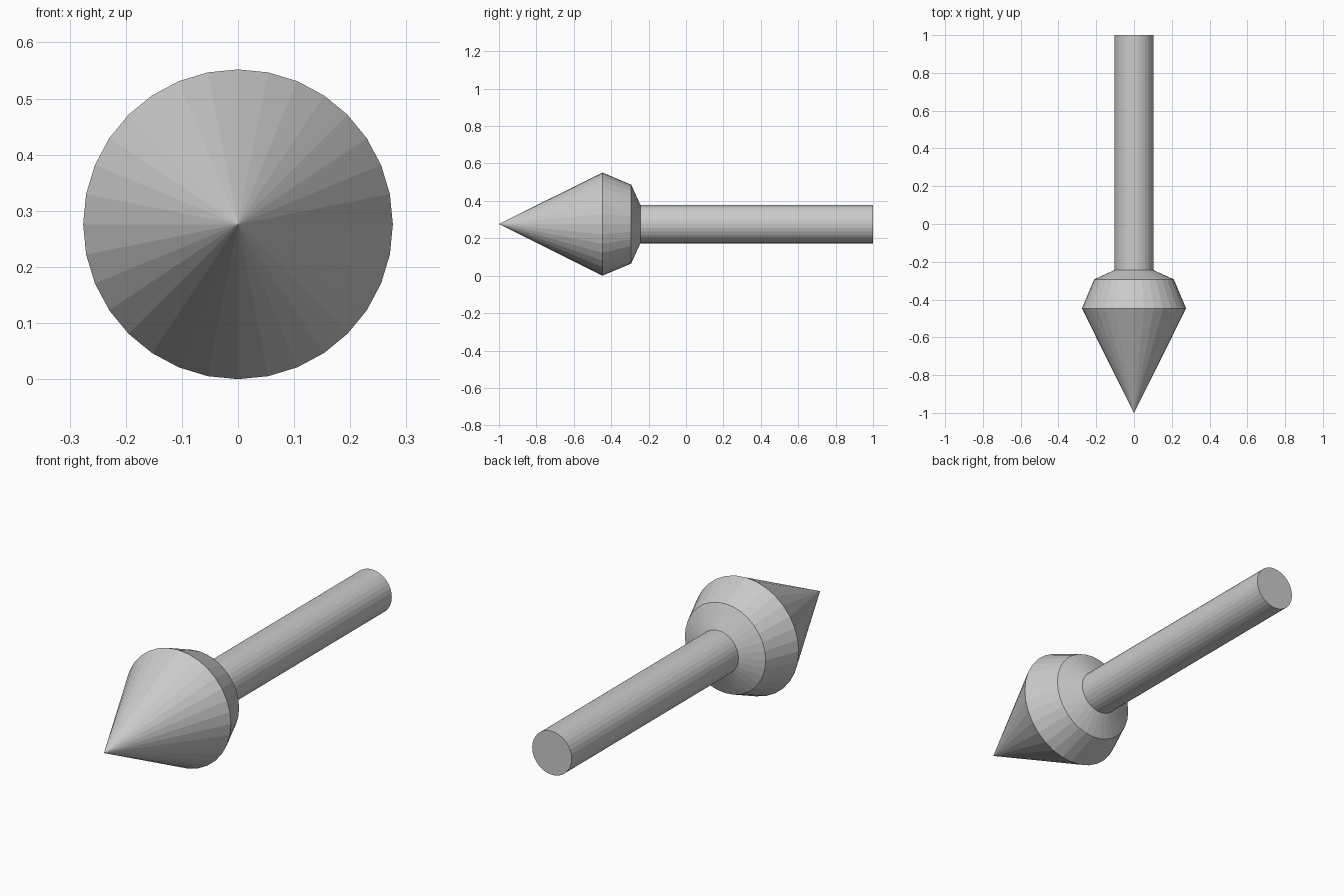
import bpy, bmesh, math
from mathutils import Matrix

cube = bpy.data.objects.get("Cube")
if cube:
    bpy.data.objects.remove(cube, do_unlink=True)

SIDES = 32
AXIS_Z = 0.276

steel = bpy.data.materials.new("steel grey")
steel.use_nodes = True
colour = (0.6, 0.6, 0.6, 1)
steel.diffuse_color = colour
steel.node_tree.nodes["Principled BSDF"].inputs["Base Color"].default_value = colour


def lathe(name, profile):
    """Flat-faced solid turned around the y axis from (y, radius) points."""
    bm = bmesh.new()
    rings = []
    for y, r in profile:
        if r == 0:
            rings.append([bm.verts.new((0, y, AXIS_Z))])
            continue
        angles = [2 * math.pi * i / SIDES for i in range(SIDES)]
        rings.append([bm.verts.new((r * math.sin(a), y, AXIS_Z + r * math.cos(a)))
                      for a in angles])
    for a, b in zip(rings, rings[1:]):
        for i in range(SIDES):
            j = (i + 1) % SIDES
            if len(a) == 1:
                bm.faces.new((a[0], b[i], b[j]))
            else:
                bm.faces.new((a[i], b[i], b[j], a[j]))
    # Close any open ends
    for ring in (rings[0], rings[-1]):
        if len(ring) > 1:
            bm.faces.new(ring)
    bmesh.ops.recalc_face_normals(bm, faces=bm.faces)
    mesh = bpy.data.meshes.new(name)
    bm.to_mesh(mesh)
    bm.free()
    mesh.materials.append(steel)
    obj = bpy.data.objects.new(name, mesh)
    bpy.context.collection.objects.link(obj)
    return obj


# Pointed head with tapered shoulder and collar, and the straight shaft behind it
lathe("pointed_shaft", [(-1, 0), (-0.447, 0.276), (-0.293, 0.211),
                        (-0.244, 0.103), (1, 0.103)])
